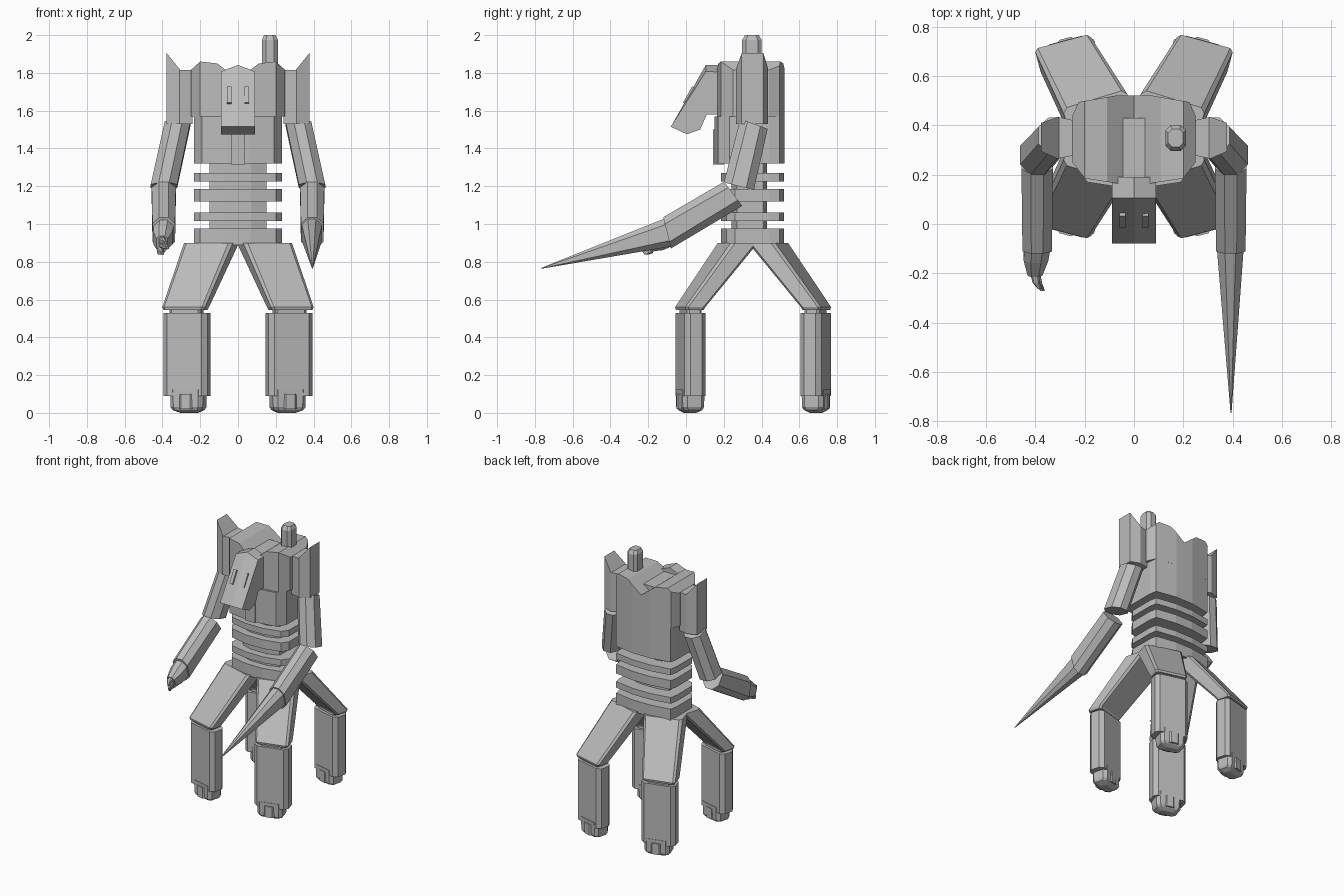
import bpy, bmesh
from math import radians
from mathutils import Vector, Matrix

if "Cube" in bpy.data.objects:
    bpy.data.objects.remove(bpy.data.objects["Cube"])

grey = bpy.data.materials.new("plain grey")
grey.diffuse_color = (0.5, 0.5, 0.5, 1)
grey.use_nodes = True
grey.node_tree.nodes["Principled BSDF"].inputs["Base Color"].default_value = grey.diffuse_color
MID_Y = 0.355          # the body and legs are symmetric about this depth


def finish(name, bm):
    bmesh.ops.recalc_face_normals(bm, faces=bm.faces[:])
    me = bpy.data.meshes.new(name)
    bm.to_mesh(me)
    bm.free()
    me.materials.append(grey)
    ob = bpy.data.objects.new(name, me)
    bpy.context.collection.objects.link(ob)
    return ob


def ring(c, hw, hd, ch=0.3, rx=0, rz=0):
    """Chamfered rectangle, tilted about x then turned about z."""
    k = ch * min(hw, hd)
    pts = [(hw, -hd + k), (hw, hd - k), (hw - k, hd), (-hw + k, hd),
           (-hw, hd - k), (-hw, -hd + k), (-hw + k, -hd), (hw - k, -hd)]
    m = Matrix.Rotation(radians(rz), 3, 'Z') @ Matrix.Rotation(radians(rx), 3, 'X')
    return [Vector(c) + m @ Vector((x, y, 0)) for x, y in pts]


def loft(name, rings, sx=1, sy=1):
    """Skin a row of rings, optionally mirrored left/right and front/back."""
    bm = bmesh.new()
    rows = [[bm.verts.new((p.x * sx, MID_Y + (p.y - MID_Y) * sy, p.z)) for p in r] for r in rings]
    for a, b in zip(rows, rows[1:]):
        for i in range(len(a)):
            j = (i + 1) % len(a)
            bm.faces.new((a[i], a[j], b[j], b[i]))
    bm.faces.new(rows[0])
    bm.faces.new(rows[-1])
    return finish(name, bm)


def prism(name, plan, z0, top, cuts=(), sx=1):
    """Upright prism; its top height follows top(x), creased at the cuts."""
    bm = bmesh.new()
    f = bm.faces.new([bm.verts.new((x, y, 0)) for x, y in plan])
    up = bmesh.ops.extrude_face_region(bm, geom=[f])
    for v in up['geom']:
        if isinstance(v, bmesh.types.BMVert):
            v.co.z = 1
    for c in cuts:
        bmesh.ops.bisect_plane(bm, geom=bm.verts[:] + bm.edges[:] + bm.faces[:],
                               plane_co=(c, 0, 0), plane_no=(1, 0, 0))
    for v in bm.verts:
        v.co.z = top(v.co.x) if v.co.z > 0.5 else z0
        v.co.x *= sx
    return finish(name, bm)


def both(half):
    """Complete a half outline (x >= 0) by mirroring it."""
    return half + [(-x, y) for x, y in reversed(half)]


def side_profile(name, yz, x0, x1, ridge=0):
    """Side outline extruded along x; optional centre ridge on the top."""
    xs = [x0, (x0 + x1) / 2, x1]
    rows = []
    for i, x in enumerate(xs):
        lift = ridge if i != 1 else 0
        rows.append([Vector((x, y, z - (lift if z > 1.8 else 0))) for y, z in yz])
    return loft(name, rows)


# Torso: upper chest with a notched top, lower chest, centre plate
def shoulder_line(x):
    x = abs(x)
    if x < 0.11:
        return 1.765 + 0.085 * x / 0.11
    return 1.86 if x <= 0.201 else 1.86 - 0.045 * (x - 0.2) / 0.05


prism("upper_chest", both([(0.07, 0.165), (0.2, 0.185), (0.25, 0.25), (0.25, 0.44), (0.225, 0.495), (0.07, 0.522)]),
      1.57, shoulder_line, (-0.2, -0.11, 0, 0.11, 0.2))
prism("lower_chest", both([(0.06, 0.15), (0.19, 0.17), (0.232, 0.23), (0.232, 0.44), (0.222, 0.495), (0.07, 0.522)]),
      1.32, lambda x: 1.57)
prism("belly_plate", both([(0.038, 0.142), (0.038, 0.2)]), 1.315, lambda x: 1.5)

# Waist: core with stacked ribs, pelvis at the bottom
prism("waist_core", both([(0.07, 0.24), (0.15, 0.27), (0.15, 0.41), (0.07, 0.43)]), 0.95, lambda x: 1.34)
rib_plan = both([(0.07, 0.185), (0.2, 0.215), (0.232, 0.26), (0.232, 0.44), (0.222, 0.495), (0.07, 0.52)])
for z0, z1 in ((1.225, 1.27), (1.12, 1.185), (1.015, 1.06)):
    prism("waist_rib", rib_plan, z0, lambda x: z1)
prism("pelvis", rib_plan, 0.89, lambda x: 0.975)

# Head: sloped mask with two eye slits, neck behind
side_profile("head", [(0.19, 1.84), (0.105, 1.842), (-0.08, 1.515), (0.005, 1.475),
                      (0.075, 1.5), (0.11, 1.58), (0.19, 1.58)], -0.09, 0.09, ridge=0.035)
prism("neck", both([(0.055, 0.15), (0.055, 0.43)]), 1.7, lambda x: 1.8)
for s in (-1, 1):
    side_profile("eye_slit", [(-0.016, 1.642), (0.033, 1.729), (0.045, 1.722), (-0.004, 1.635)],
                 s * 0.047 - 0.012, s * 0.047 + 0.012)

# Shoulder turret
c = (0.169, 0.349)
loft("shoulder_turret", [ring((*c, 1.8), 0.042, 0.052, 0.5), ring((*c, 1.975), 0.042, 0.052, 0.5),
                         ring((*c, 2.0), 0.03, 0.036, 0.5)])

# Arms
pad = [(0.24, 0.28), (0.31, 0.265), (0.378, 0.295), (0.378, 0.41), (0.31, 0.435), (0.24, 0.42)]
for s, side in ((-1, "left"), (1, "right")):
    prism(side + "_shoulder_fin", pad, 1.53,
          lambda x: 1.815 + max(0, x - 0.305) * 0.09 / 0.073, (0.305,), s)
    loft(side + "_upper_arm", [ring((0.32, 0.36, 1.53), 0.068, 0.077, 0.6, -20),
                               ring((0.392, 0.28, 1.2), 0.07, 0.082, 0.6, -14)], s)
    loft(side + "_forearm", [ring((0.393, 0.25, 1.16), 0.064, 0.08, 0.6, -53),
                             ring((0.393, -0.1, 0.953), 0.06, 0.085, 0.6, -76)], s)

# Right arm ends in a long spike
loft("arm_spike", [ring((0.391, -0.095, 0.955), 0.054, 0.076, 0.6, -76),
                   ring((0.394, -0.767, 0.765), 0.002, 0.002, 0.6, -76)], 1)

# Left arm ends in a small curled hand
loft("left_palm", [ring((0.393, -0.09, 0.955), 0.054, 0.074, 0.6, -76),
                   ring((0.398, -0.14, 0.925), 0.05, 0.066, 0.6, -74),
                   ring((0.402, -0.2, 0.895), 0.03, 0.044, 0.5, -70)], -1)
for x, y, z in ((0.372, -0.268, 0.875), (0.383, -0.26, 0.9), (0.40, -0.225, 0.845)):
    loft("left_finger", [ring((0.405, -0.18, z + 0.02), 0.02, 0.02, 0.4, -70),
                         ring((x + 0.015, y + 0.025, z + 0.008), 0.014, 0.015, 0.4, -70),
                         ring((x, y, z), 0.008, 0.009, 0.4, -60)], -1)

# Four legs, turned slightly outward
for sx, a in ((-1, "left"), (1, "right")):
    for sy, b in ((-1, "front"), (1, "rear")):
        n = b + "_" + a
        loft(n + "_thigh", [ring((0.14, 0.435, 0.9), 0.135, 0.075, 0.25, 0, -17),
                            ring((0.277, 0.688, 0.56), 0.117, 0.055, 0.25, 0, -15),
                            ring((0.277, 0.69, 0.545), 0.11, 0.05, 0.25, 0, -15)], sx, sy)
        loft(n + "_knee", [ring((0.272, 0.686, z), 0.085, 0.04, 0.3, 0, -15) for z in (0.5, 0.58)], sx, sy)
        loft(n + "_shin", [ring((0.27, 0.686, z), 0.12, 0.058, 0.45, 0, -15) for z in (0.09, 0.53)], sx, sy)
        loft(n + "_foot", [ring((0.262, 0.688, 0.125), 0.09, 0.061, 0.35, 0, -15),
                           ring((0.262, 0.688, 0.03), 0.088, 0.058, 0.35, 0, -15),
                           ring((0.262, 0.688, 0.015), 0.08, 0.05, 0.4, 0, -15),
                           ring((0.258, 0.688, 0.0), 0.045, 0.025, 0.4, 0, -15)], sx, sy)
        loft(n + "_toe", [ring((0.262, 0.69, z), 0.035, 0.066, 0.3, 0, -15) for z in (0.02, 0.1)], sx, sy)
